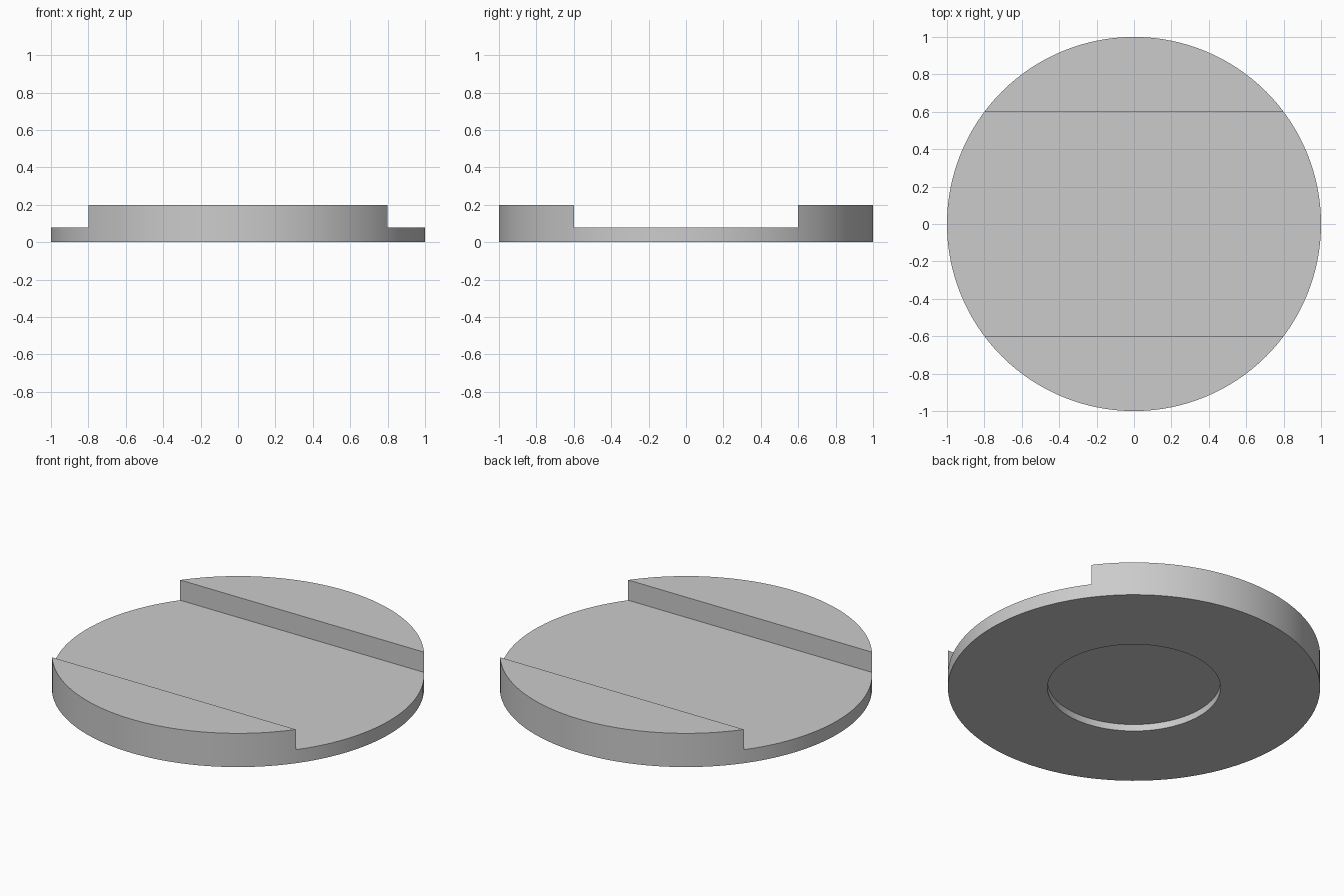
import bpy
import math

if "Cube" in bpy.data.objects:
    bpy.data.objects.remove(bpy.data.objects["Cube"], do_unlink=True)

RADIUS, HEIGHT = 1.0, 0.2
FLOOR_Z, HALF_SLOT = 0.08, 0.6
RECESS_RADIUS, RECESS_DEPTH = 0.465, 0.04

# Plain grey material
grey = bpy.data.materials.new("plain_grey")
grey.use_nodes = True
grey.diffuse_color = (0.6, 0.6, 0.6, 1)
grey.node_tree.nodes["Principled BSDF"].inputs["Base Color"].default_value = grey.diffuse_color


def cylinder(name, radius, bottom, top):
    bpy.ops.mesh.primitive_cylinder_add(vertices=128, radius=radius, depth=top - bottom,
                                        location=(0, 0, (top + bottom) / 2))
    obj = bpy.context.object
    obj.name = name
    obj.data.materials.append(grey)
    return obj


def cut(body, cutter):
    mod = body.modifiers.new(cutter.name, "BOOLEAN")
    mod.operation = "DIFFERENCE"
    mod.solver = "EXACT"
    mod.object = cutter
    cutter.hide_render = True
    bpy.ops.object.select_all(action="DESELECT")
    body.select_set(True)
    bpy.context.view_layer.objects.active = body
    bpy.ops.object.modifier_apply(modifier=mod.name)
    bpy.data.objects.remove(cutter, do_unlink=True)


# Round disc body
disc = cylinder("slotted_disc", RADIUS, 0, HEIGHT)

# Wide slot running left to right across the top
bpy.ops.mesh.primitive_cube_add(size=1, location=(0, 0, FLOOR_Z + HEIGHT / 2))
slot = bpy.context.object
slot.name = "slot_cutter"
slot.scale = (3 * RADIUS, 2 * HALF_SLOT, HEIGHT)
slot.data.materials.append(grey)
bpy.context.view_layer.update()
cut(disc, slot)

# Shallow round recess in the underside
cut(disc, cylinder("recess_cutter", RECESS_RADIUS, -HEIGHT, RECESS_DEPTH))

# Smooth curved walls with crisp edges
bpy.ops.object.shade_smooth_by_angle(angle=math.radians(30))
